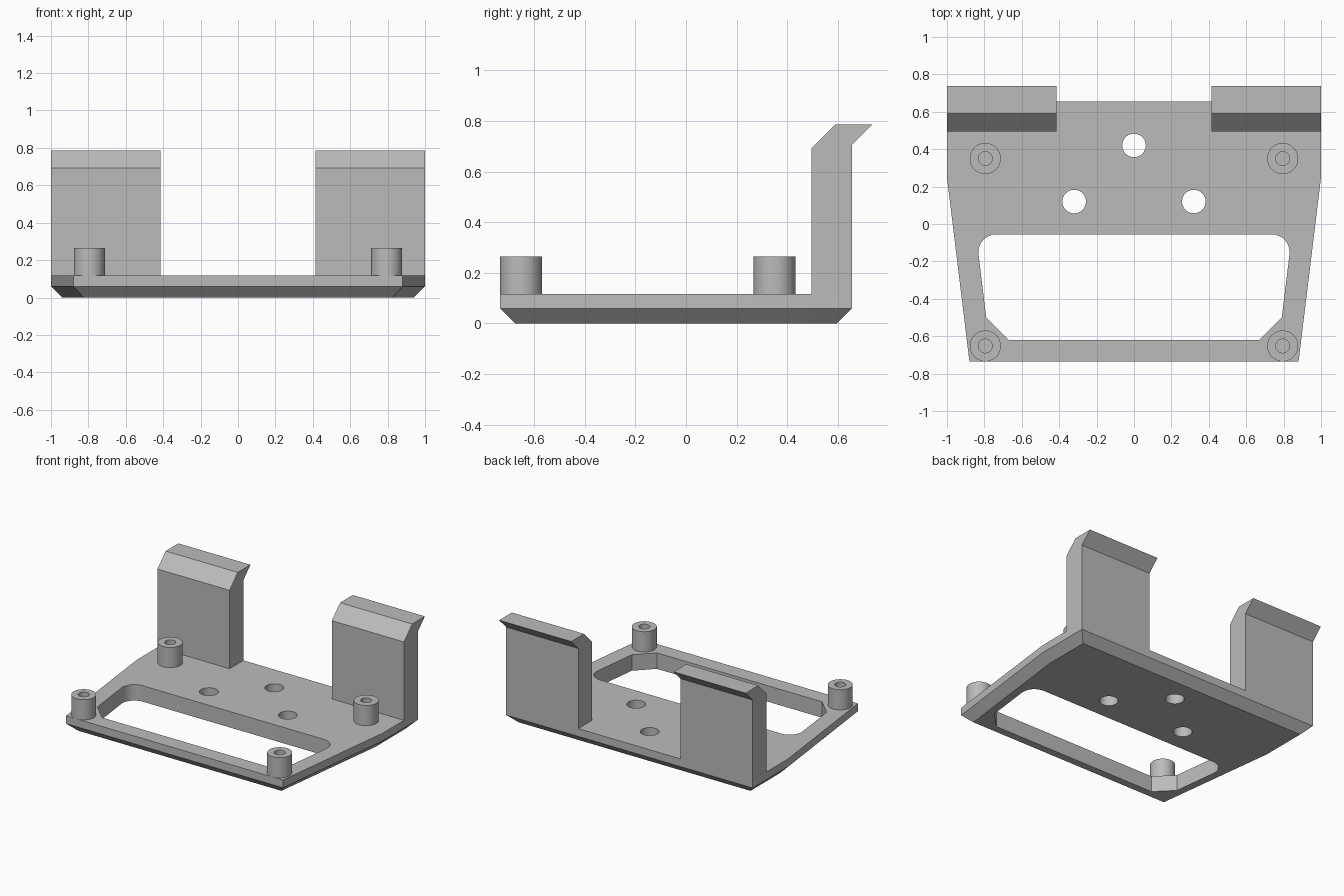
import bpy, bmesh, math

cube = bpy.data.objects.get("Cube")
if cube:
    bpy.data.objects.remove(cube, do_unlink=True)

grey = bpy.data.materials.new("plain grey")
grey.use_nodes = True
colour = (0.5, 0.5, 0.5, 1)
grey.diffuse_color = colour
grey.node_tree.nodes["Principled BSDF"].inputs["Base Color"].default_value = colour


def loft(name, rings):
    """Solid through matching rings of 3D points, capped at both ends."""
    bm = bmesh.new()
    loops = [[bm.verts.new(p) for p in ring] for ring in rings]
    n = len(loops[0])
    for low, high in zip(loops, loops[1:]):
        for i in range(n):
            j = (i + 1) % n
            bm.faces.new((low[i], low[j], high[j], high[i]))
    bm.faces.new(loops[0][::-1])
    bm.faces.new(loops[-1])
    bmesh.ops.recalc_face_normals(bm, faces=bm.faces[:])
    mesh = bpy.data.meshes.new(name)
    bm.to_mesh(mesh)
    bm.free()
    obj = bpy.data.objects.new(name, mesh)
    bpy.context.collection.objects.link(obj)
    mesh.materials.append(grey)
    return obj


def at(points, z):
    return [(x, y, z) for x, y in points]


def mirrored(half):
    """Close a right-hand half outline by mirroring it in x."""
    return half + [(-x, y) for x, y in reversed(half)]


def circle(x, y, r, n=40):
    return [(x + r * math.cos(math.tau * i / n), y + r * math.sin(math.tau * i / n))
            for i in range(n)]


def cut(target, cutter):
    cutter.hide_render = True
    mod = target.modifiers.new("cut", 'BOOLEAN')
    mod.operation = 'DIFFERENCE'
    mod.solver = 'EXACT'
    mod.object = cutter
    bpy.context.view_layer.objects.active = target
    bpy.ops.object.modifier_apply(modifier=mod.name)
    bpy.data.objects.remove(cutter, do_unlink=True)


def smooth(obj):
    bpy.ops.object.select_all(action='DESELECT')
    obj.select_set(True)
    bpy.context.view_layer.objects.active = obj
    bpy.ops.object.shade_smooth_by_angle(angle=math.radians(25))


# Base plate with a chamfered lower edge
TOP = 0.117
outer = mirrored([(0.88, -0.735), (1, 0.25), (1, 0.655)])
inner = mirrored([(0.825, -0.675), (0.94, 0.25), (0.94, 0.595)])
plate = loft("base_plate", [at(inner, 0), at(outer, 0.06), at(outer, TOP)])

# Large window: angled front corners, rounded back corners
half = [(0.67, -0.62), (0.79, -0.5)]
for i in range(11):
    a = math.radians(-8 + 98 * i / 10)
    half.append((0.735 + 0.097 * math.cos(a), -0.152 + 0.097 * math.sin(a)))
window = mirrored(half)
cut(plate, loft("window_cutter", [at(window, -0.1), at(window, 0.3)]))

# Three through holes
for x, y in ((0, 0.42), (-0.32, 0.12), (0.32, 0.12)):
    hole = circle(x, y, 0.063)
    cut(plate, loft("hole_cutter", [at(hole, -0.1), at(hole, 0.3)]))
smooth(plate)

for side, label in ((1, "left"), (-1, "right")):
    # Standoff posts with blind screw holes
    for y, row in ((-0.652, "front"), (0.35, "back")):
        rim, bore = circle(side * 0.795, y, 0.083), circle(side * 0.795, y, 0.037)
        post = loft(f"{row}_{label}_post",
                    [at(rim, TOP - 0.01), at(rim, 0.265), at(bore, 0.265), at(bore, TOP)])
        smooth(post)

    # Upright clip with a lip bent backwards
    profile = [(0.495, TOP), (0.655, TOP), (0.655, 0.705), (0.737, 0.787),
               (0.59, 0.787), (0.495, 0.692)]
    loft(f"{label}_clip", [[(side * x, y, z) for y, z in profile] for x in (0.415, 1)])
